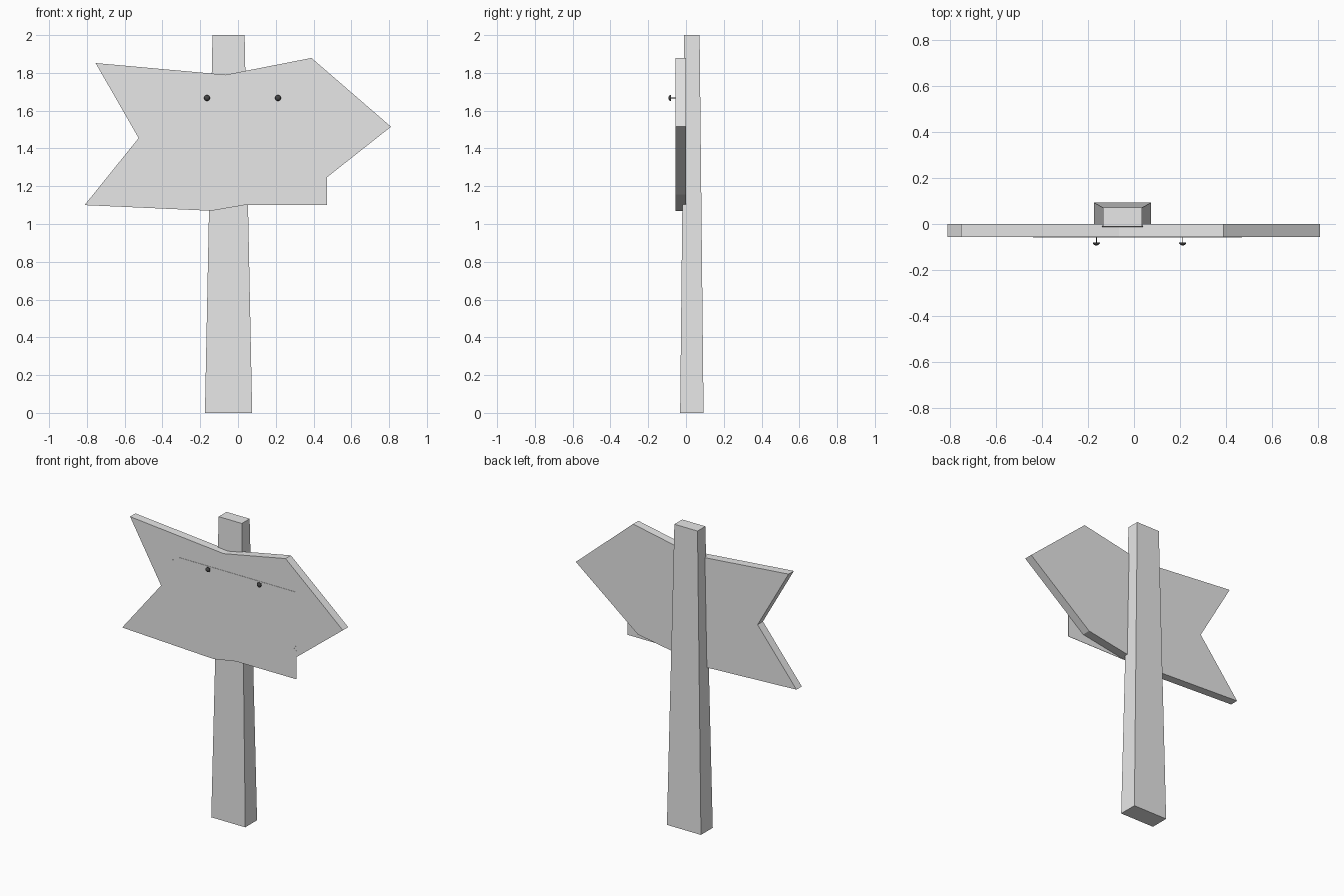
import bpy, bmesh
from math import radians
from mathutils import Matrix, Vector

cube = bpy.data.objects.get("Cube")
if cube:
    bpy.data.objects.remove(cube, do_unlink=True)


def make_material(name, value):
    mat = bpy.data.materials.new(name)
    mat.use_nodes = True
    colour = (value, value, value, 1)
    mat.diffuse_color = colour
    mat.node_tree.nodes["Principled BSDF"].inputs["Base Color"].default_value = colour
    return mat


GREY = make_material("light grey", 0.8)
DARK = make_material("dark grey", 0.06)


def finish(bm, name, mat):
    mesh = bpy.data.meshes.new(name)
    bmesh.ops.recalc_face_normals(bm, faces=bm.faces)
    bm.to_mesh(mesh)
    bm.free()
    mesh.materials.append(mat)
    obj = bpy.data.objects.new(name, mesh)
    bpy.context.collection.objects.link(obj)
    return obj


def panel(name, outline, front, back, mat):
    """Extrude an (x, z) outline from the front to the back y."""
    bm = bmesh.new()
    face = bm.faces.new([bm.verts.new((x, front, z)) for x, z in outline])
    ext = bmesh.ops.extrude_face_region(bm, geom=[face])
    moved = [v for v in ext["geom"] if isinstance(v, bmesh.types.BMVert)]
    bmesh.ops.translate(bm, vec=(0, back - front, 0), verts=moved)
    return finish(bm, name, mat)


# Post: a box tapering towards the top
bm = bmesh.new()
bmesh.ops.create_cube(bm, size=1)
for v in bm.verts:
    top = v.co.z > 0
    width, depth = (0.17, 0.082) if top else (0.25, 0.124)
    v.co = Vector((v.co.x * width - 0.05, v.co.y * depth + 0.031, 2 if top else 0))
finish(bm, "post", GREY)

# Arrow-shaped board
panel("arrow_board", [
    (-0.754, 1.852), (-0.526, 1.455), (-0.812, 1.10), (-0.14, 1.07),
    (0.354, 1.155), (0.81, 1.515), (0.389, 1.879), (-0.066, 1.79),
], -0.056, 0, GREY)

# Paper notice with a torn corner and nicked edges
panel("paper_notice", [
    (-0.395, 1.678), (-0.412, 1.66), (-0.44, 1.65), (-0.44, 1.31),
    (-0.417, 1.297), (-0.44, 1.283), (-0.44, 1.10), (-0.21, 1.10),
    (-0.203, 1.105), (-0.196, 1.10), (0.47, 1.10), (0.47, 1.287),
    (0.452, 1.298), (0.47, 1.325), (0.47, 1.678),
], -0.059, -0.057, GREY)

# Pins: thin needle with a domed head facing forwards
for side, x in (("right", -0.164), ("left", 0.212)):
    bm = bmesh.new()
    turn = Matrix.Rotation(radians(90), 4, "X")
    bmesh.ops.create_uvsphere(bm, u_segments=12, v_segments=8, radius=0.016)
    bmesh.ops.bisect_plane(bm, geom=bm.verts[:] + bm.edges[:] + bm.faces[:],
                           plane_co=(0, 0, 0), plane_no=(0, 0, 1), clear_inner=True)
    rim = [e for e in bm.edges if e.is_boundary]
    bmesh.ops.contextual_create(bm, geom=rim)
    bmesh.ops.scale(bm, vec=(1, 1, 0.85), verts=bm.verts)
    bmesh.ops.create_cone(bm, cap_ends=True, segments=6, radius1=0.002, radius2=0.002,
                          depth=0.03, matrix=Matrix.Translation((0, 0, -0.014)))
    bmesh.ops.transform(bm, matrix=Matrix.Translation((x, -0.08, 1.667)) @ turn,
                        verts=bm.verts)
    finish(bm, side + "_pin", DARK)
